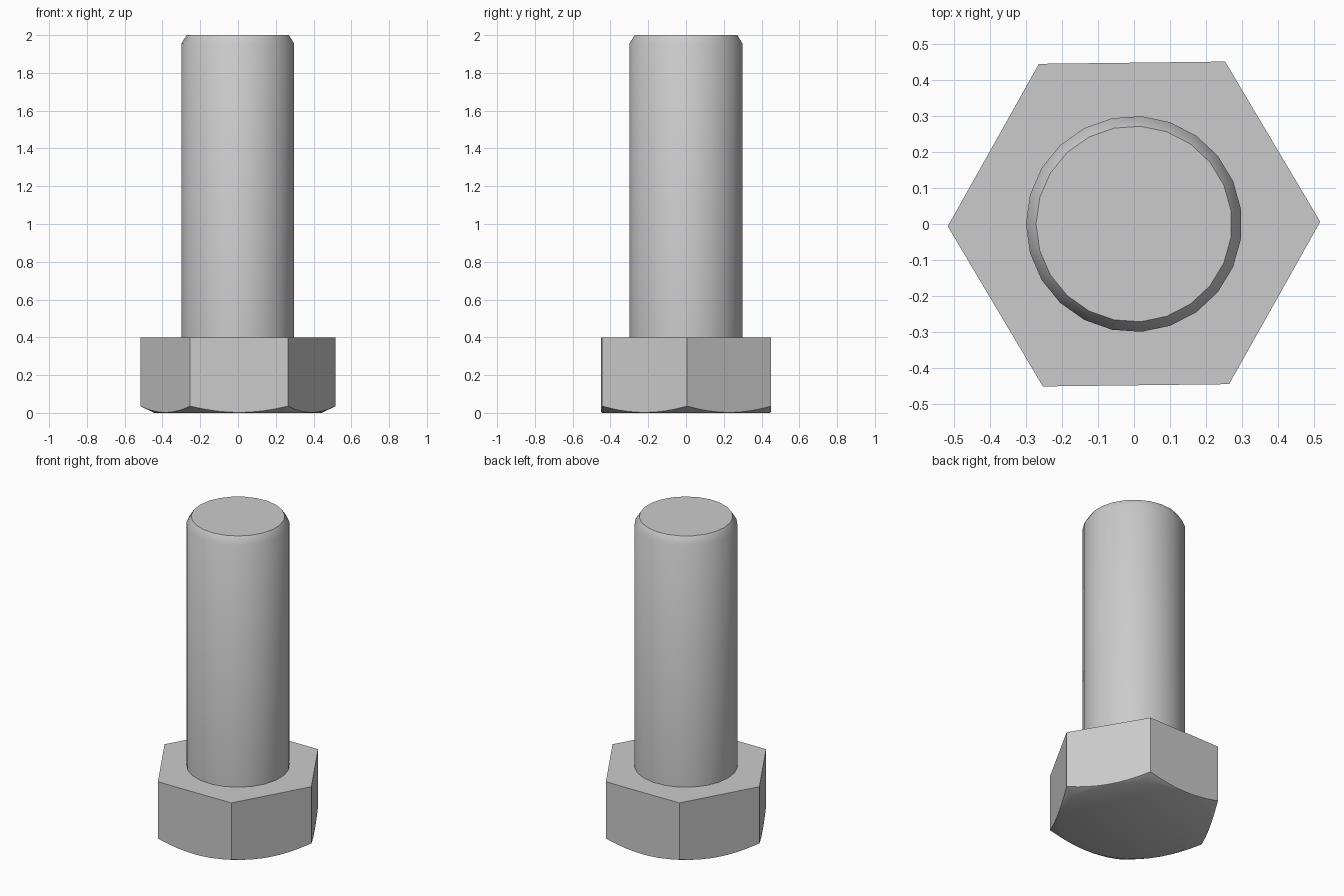
import bpy
import bmesh
from math import cos, sin, pi, radians

cube = bpy.data.objects.get("Cube")
if cube:
    bpy.data.objects.remove(cube, do_unlink=True)

steel = bpy.data.materials.new("steel_grey")
steel.use_nodes = True
GREY = (0.6, 0.6, 0.6, 1.0)
steel.diffuse_color = GREY
steel.node_tree.nodes["Principled BSDF"].inputs["Base Color"].default_value = GREY


def loft(name, rings, cap_bottom=True):
    """Bridge equal-length rings from bottom to top and cap the ends."""
    bm = bmesh.new()
    loops = [[bm.verts.new(p) for p in ring] for ring in rings]
    for low, high in zip(loops, loops[1:]):
        for i in range(len(low)):
            j = (i + 1) % len(low)
            bm.faces.new((low[i], low[j], high[j], high[i]))
    if cap_bottom:
        bm.faces.new(loops[0][::-1])
    bm.faces.new(loops[-1])
    mesh = bpy.data.meshes.new(name)
    bm.to_mesh(mesh)
    bm.free()
    mesh.materials.append(steel)
    obj = bpy.data.objects.new(name, mesh)
    bpy.context.collection.objects.link(obj)
    bpy.ops.object.select_all(action="DESELECT")
    obj.select_set(True)
    bpy.context.view_layer.objects.active = obj
    bpy.ops.object.shade_smooth_by_angle(angle=radians(35))
    return obj


# Hexagonal head: its lower edge follows the cut of a shallow cone
APOTHEM, TURN, STEPS, HEAD_TOP = 0.448, radians(0.7), 8, 0.4
FACE_RADIUS, SLOPE = 0.443, 0.48
seat, rim, top = [], [], []
for k in range(6 * STEPS):
    a = k * pi / (3 * STEPS)
    r = APOTHEM / cos(a % (pi / 3) - pi / 6)
    x, y = cos(a + TURN), sin(a + TURN)
    seat.append((FACE_RADIUS * x, FACE_RADIUS * y, 0))
    rim.append((r * x, r * y, (r - FACE_RADIUS) * SLOPE))
    top.append((r * x, r * y, HEAD_TOP))
loft("hex_head", [seat, rim, top])

# Round shank with a chamfered tip
SIDES = 23
profile = [(0.3, HEAD_TOP), (0.3, 1.955), (0.272, 2.0)]
loft("shank", [[(r * cos(pi + 2 * pi * i / SIDES), r * sin(pi + 2 * pi * i / SIDES), z)
                for i in range(SIDES)] for r, z in profile], cap_bottom=False)
